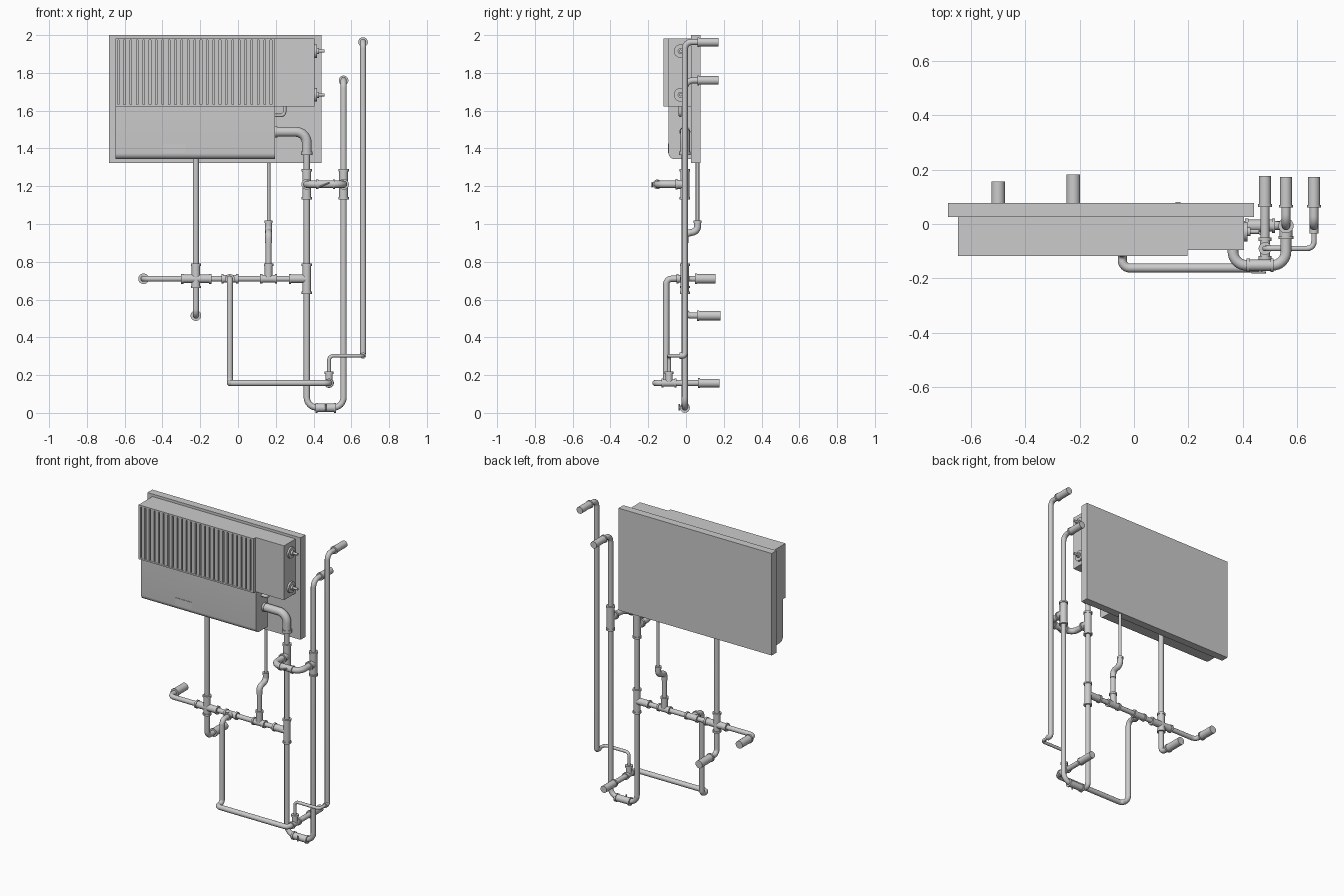
import bpy, bmesh, math
from mathutils import Vector

if "Cube" in bpy.data.objects:
    bpy.data.objects.remove(bpy.data.objects["Cube"])

DX = 0.004          # centring offset
PY = -0.006         # plane of the main pipework


def add_object(name, mesh, smooth=False):
    ob = bpy.data.objects.new(name, mesh)
    bpy.context.collection.objects.link(ob)
    ob.location.x = DX
    if smooth:
        bpy.ops.object.select_all(action='DESELECT')
        ob.select_set(True)
        bpy.context.view_layer.objects.active = ob
        bpy.ops.object.shade_smooth_by_angle(angle=math.radians(40))
    return ob


def boxes(name, spans):
    """One object from boxes given as (x0, x1, y0, y1, z0, z1)."""
    bm = bmesh.new()
    for x0, x1, y0, y1, z0, z1 in spans:
        vs = bmesh.ops.create_cube(bm, size=1)['verts']
        for v in vs:
            v.co = Vector(((x0 + x1) / 2 + v.co.x * (x1 - x0),
                           (y0 + y1) / 2 + v.co.y * (y1 - y0),
                           (z0 + z1) / 2 + v.co.z * (z1 - z0)))
    me = bpy.data.meshes.new(name)
    bm.to_mesh(me)
    bm.free()
    return add_object(name, me)


def rods(name, items):
    """One object from capped cylinders given as (start, end, radius)."""
    bm = bmesh.new()
    for a, b, r in items:
        a, b = Vector(a), Vector(b)
        vs = bmesh.ops.create_cone(bm, cap_ends=True, segments=24, radius1=r,
                                   radius2=r, depth=(b - a).length)['verts']
        bmesh.ops.rotate(bm, verts=vs, matrix=(b - a).to_track_quat('Z', 'Y').to_matrix())
        bmesh.ops.translate(bm, verts=vs, vec=(a + b) / 2)
    me = bpy.data.meshes.new(name)
    bm.to_mesh(me)
    bm.free()
    return add_object(name, me, True)


def pipe(name, pts, r, bend=0.035):
    """Round pipe through corner points, with filleted bends."""
    pts = [Vector(p) for p in pts]
    path = [pts[0]]
    for a, p, b in zip(pts, pts[1:], pts[2:]):
        u, w = (a - p).normalized(), (b - p).normalized()
        d = min(bend, (a - p).length * 0.49, (b - p).length * 0.49)
        for i in range(9):
            t = i / 8 * math.pi / 2
            path.append(p + u * d * (1 - math.sin(t)) + w * d * (1 - math.cos(t)))
    path.append(pts[-1])
    cu = bpy.data.curves.new(name + "_path", 'CURVE')
    cu.dimensions = '3D'
    cu.bevel_depth, cu.bevel_resolution, cu.use_fill_caps = r, 4, True
    sp = cu.splines.new('POLY')
    sp.points.add(len(path) - 1)
    for q, p in zip(sp.points, path):
        q.co = (*p, 1)
    tmp = bpy.data.objects.new(name + "_tmp", cu)
    bpy.context.collection.objects.link(tmp)
    bpy.context.view_layer.update()
    me = bpy.data.meshes.new_from_object(
        tmp.evaluated_get(bpy.context.evaluated_depsgraph_get()))
    bpy.data.objects.remove(tmp)
    return add_object(name, me, True)


def fitting(name, centre, arms, r=0.022):
    """Tee, cross or coupling: an arm per direction, each with an end collar."""
    c = Vector(centre)
    items = []
    for arm in arms:
        d = Vector(arm)
        e = c + d
        items += [(c, e, r), (e - d.normalized() * 0.012, e, r + 0.0045)]
    return rods(name, items)


def stub(name, x, z, y0, y1, r=0.0225):
    """Thick wall sleeve at the end of a pipe."""
    return rods(name, [((x, y0, z), (x, y1, z), r), ((x, y0, z), (x, y0 + 0.01, z), r + 0.003)])


# Backboard and upper casing
boxes("backboard", [(-0.688, 0.438, 0.026, 0.077, 1.322, 2.0)])
boxes("upper_casing", [(-0.652, 0.193, -0.100, 0.03, 1.622, 1.983),
                       (0.19, 0.401, -0.095, 0.03, 1.622, 1.983)])

# Grille: frame and vertical slats
L, R, B, T, F = -0.652, 0.193, 1.622, 1.983, -0.118
grille = [(L, R, F, -0.09, B, B + 0.010), (L, R, F, -0.09, T - 0.010, T),
          (L, L + 0.012, F, -0.09, B, T), (R - 0.018, R, F, -0.09, B, T)]
n = 24
pitch = (R - L - 0.036) / n
for i in range(n):
    x = L + 0.018 + i * pitch
    grille.append((x, x + pitch * 0.74, F + 0.002, -0.09, B + 0.005, T - 0.005))
boxes("grille", grille)

# Lower casing with rounded bottom front edge
rad = 0.032
prof = [(0.03, 1.343), (0.03, 1.622), (-0.092, 1.622)]
prof += [(-0.092 + rad * (1 - math.cos(t)), 1.343 + rad * (1 - math.sin(t)))
         for t in [i / 8 * math.pi / 2 for i in range(9)]]
bm = bmesh.new()
face = bm.faces.new([bm.verts.new((L, y, z)) for y, z in prof])
ext = bmesh.ops.extrude_face_region(bm, geom=[face])['geom']
bmesh.ops.translate(bm, vec=(R - L, 0, 0), verts=[g for g in ext if isinstance(g, bmesh.types.BMVert)])
bmesh.ops.recalc_face_normals(bm, faces=bm.faces)
me = bpy.data.meshes.new("lower_casing")
bm.to_mesh(me)
bm.free()
add_object("lower_casing", me, True)
boxes("small_hatch", [(-0.40, -0.28, -0.095, -0.08, 1.376, 1.425)])

# Side knobs
for i, z in enumerate((1.915, 1.684)):
    rods(f"side_knob_{i}", [((0.39, -0.028, z), (0.413, -0.028, z), 0.036),
                            ((0.41, -0.028, z), (0.425, -0.028, z), 0.016),
                            ((0.42, -0.028, z), (0.455, -0.028, z), 0.008)])

# Outlet elbow and small feed under the upper casing
pipe("outlet_elbow", [(0.17, PY, 1.488), (0.36, PY, 1.488), (0.36, PY, 1.37)], 0.026, 0.06)
rods("outlet_collars", [((0.36, PY, 1.365), (0.36, PY, 1.385), 0.030),
                        ((0.19, PY, 1.488), (0.205, PY, 1.488), 0.029)])
pipe("small_feed", [(0.17, -0.03, 1.575), (0.243, -0.03, 1.575), (0.243, -0.03, 1.63)], 0.009, 0.02)

# Long loop from outlet down and up to the wall
pipe("main_loop", [(0.36, PY, 1.40), (0.36, PY, 0.028), (0.555, PY, 0.028),
                   (0.555, PY, 1.76), (0.555, 0.08, 1.76)], 0.0165, 0.055)
stub("main_loop_sleeve", 0.555, 1.76, 0.06, 0.172)
fitting("bottom_coupling", (0.46, PY, 0.027), [(-0.055, 0, 0), (0.055, 0, 0)])
rods("bottom_lever", [((0.46, PY, 0.028), (0.46, -0.036, 0.028), 0.005),
                      ((0.46, -0.036, 0.013), (0.46, -0.036, 0.048), 0.004)])

# Crossover between the two risers
for i, x in enumerate((0.36, 0.555)):
    fitting(f"crossover_tee_{i}", (x, PY, 1.21), [(0, 0, 0.08), (0, 0, -0.08), (0, -0.05, 0)], 0.0235)
pipe("crossover", [(0.36, PY, 1.21), (0.36, -0.152, 1.21), (0.555, -0.152, 1.21),
                   (0.555, PY, 1.21)], 0.0195, 0.05)
fitting("crossover_valve", (0.46, -0.152, 1.21), [(-0.05, 0, 0), (0.05, 0, 0)], 0.0205)
rods("crossover_lever", [((0.46, -0.15, 1.21), (0.46, -0.18, 1.21), 0.005),
                         ((0.43, -0.179, 1.197), (0.48, -0.179, 1.22), 0.004)])

# Casing drop pipe to the wall
pipe("drop_pipe", [(-0.227, PY, 1.36), (-0.227, PY, 0.515), (-0.227, 0.08, 0.515)], 0.0165)
stub("drop_pipe_sleeve", -0.227, 0.515, 0.058, 0.183, 0.025)

# Horizontal header
pipe("header_pipe", [(-0.504, 0.07, 0.71), (-0.504, PY, 0.71), (0.36, PY, 0.71)], 0.0155)
stub("header_sleeve", -0.504, 0.71, 0.047, 0.157, 0.025)
fitting("header_cross", (-0.227, PY, 0.71),
        [(0, 0, 0.08), (0, 0, -0.05), (-0.078, 0, 0), (0.082, 0, 0)])
fitting("header_front_tee", (-0.047, PY, 0.71), [(-0.045, 0, 0), (0.045, 0, 0), (0, -0.045, 0)], 0.0205)
fitting("header_up_tee", (0.158, PY, 0.71), [(-0.045, 0, 0), (0.045, 0, 0), (0, 0, 0.08)], 0.0205)
fitting("header_end_tee", (0.36, PY, 0.71), [(0, 0, 0.08), (0, 0, -0.08), (-0.095, 0, 0)])

# Thin supply pipe with offset joint
pipe("thin_supply", [(0.158, 0.061, 1.34), (0.158, 0.061, 0.99)], 0.0095)
pipe("offset_joint", [(0.158, 0.061, 1.015), (0.158, 0.061, 0.962), (0.158, PY, 0.948),
                      (0.158, PY, 0.90)], 0.0185, 0.03)
pipe("supply_riser", [(0.158, PY, 0.94), (0.158, PY, 0.71)], 0.0155)
rods("offset_collar", [((0.158, 0.061, 1.005), (0.158, 0.061, 1.018), 0.0205)])

# Low front branch
pipe("front_branch", [(-0.047, PY, 0.71), (-0.047, -0.105, 0.71), (-0.047, -0.105, 0.158),
                      (-0.047, -0.162, 0.158), (0.478, -0.162, 0.158), (0.478, 0.10, 0.158)],
     0.0165, 0.03)
stub("front_branch_sleeve", 0.478, 0.158, 0.063, 0.177)
fitting("low_tee", (0.478, -0.09, 0.158), [(0, 0.04, 0), (0, -0.04, 0), (0, 0, 0.06)], 0.019)

# Thin link to the tall riser
pipe("thin_link", [(0.478, -0.09, 0.19), (0.478, -0.09, 0.303), (0.658, -0.09, 0.303),
                   (0.658, PY, 0.303)], 0.010, 0.025)
pipe("tall_riser", [(0.658, -0.035, 0.303), (0.658, PY, 0.303), (0.658, PY, 1.963),
                    (0.658, 0.08, 1.963)], 0.0165, 0.035)
stub("tall_riser_sleeve", 0.658, 1.963, 0.06, 0.172)
